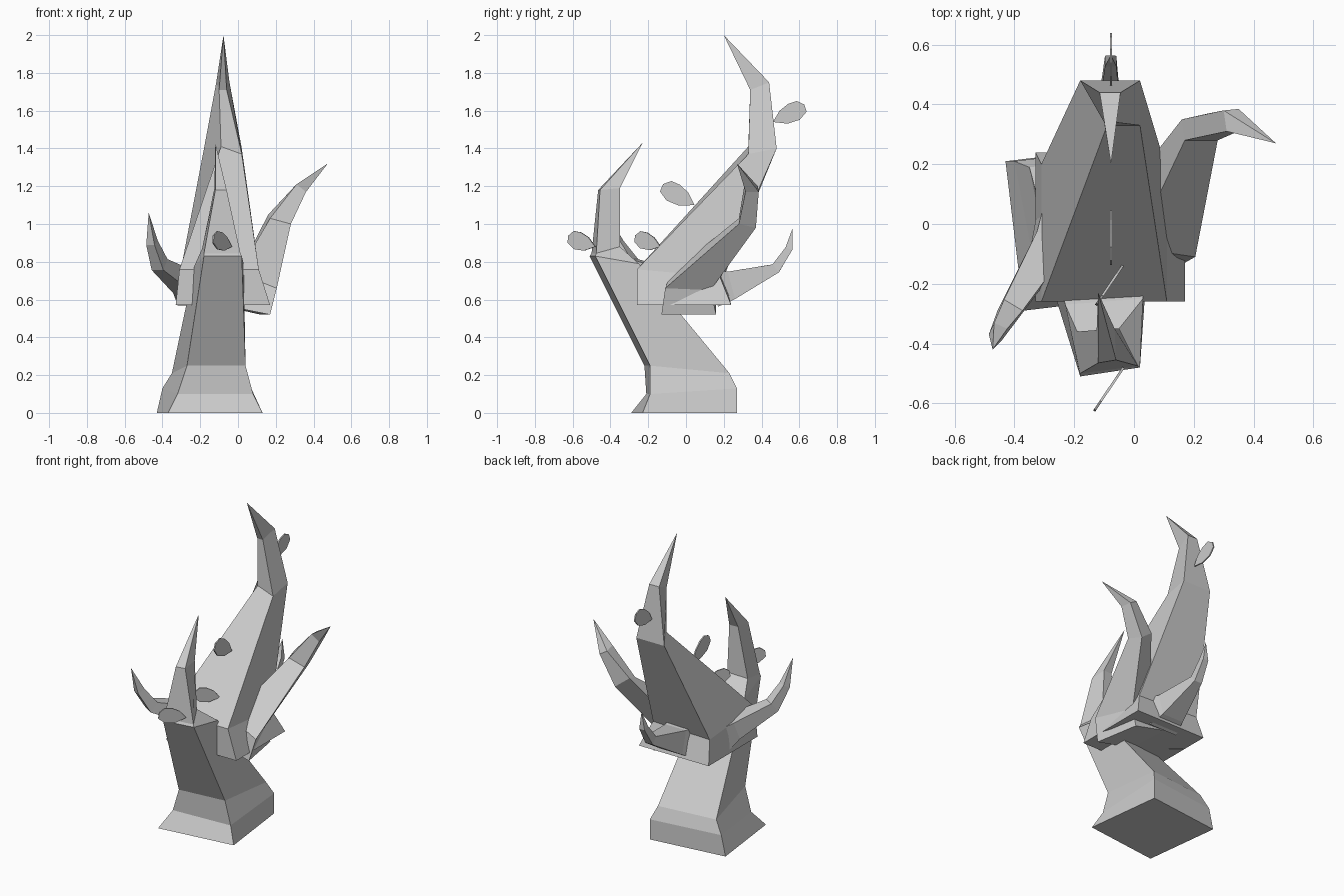
import bpy, bmesh, math
from mathutils import Vector

if "Cube" in bpy.data.objects:
    bpy.data.objects.remove(bpy.data.objects["Cube"])


def make(name, verts, faces):
    me = bpy.data.meshes.new(name)
    bm = bmesh.new()
    vs = [bm.verts.new(v) for v in verts]
    for f in faces:
        bm.faces.new([vs[i] for i in f])
    bmesh.ops.recalc_face_normals(bm, faces=bm.faces)
    bm.to_mesh(me)
    bm.free()
    ob = bpy.data.objects.new(name, me)
    bpy.context.collection.objects.link(ob)
    return ob


def loft(name, rings, tip):
    """Skin four-sided rings, closed at the bottom, ending in a point."""
    n = len(rings)
    verts = [p for r in rings for p in r] + [tip]
    faces = [(3, 2, 1, 0)]
    for k in range(n - 1):
        for i in range(4):
            j = (i + 1) % 4
            faces.append((4 * k + i, 4 * k + j, 4 * k + 4 + j, 4 * k + 4 + i))
    faces += [(4 * n - 4 + i, 4 * n - 4 + (i + 1) % 4, 4 * n) for i in range(4)]
    return make(name, verts, faces)


def branch(name, start_dir, ref, path, tip):
    """Tapered square branch; path rows are x, y, z, half size."""
    pts = [Vector(p[:3]) for p in path] + [Vector(tip)]
    rings = []
    for i, p in enumerate(path):
        if i == 0:
            t = Vector(start_dir).normalized()
        else:
            t = ((pts[i] - pts[i - 1]).normalized() + (pts[i + 1] - pts[i]).normalized()).normalized()
        u = Vector(ref).cross(t).normalized()
        v = t.cross(u)
        rings.append([pts[i] + p[3] * (a * u + b * v)
                      for a, b in ((-1, -1), (1, -1), (1, 1), (-1, 1))])
    return loft(name, rings, tip)


def leaf(name, start, heading, tilt, length):
    """Thin vertical teardrop leaf."""
    profile = [(0, 0), (.3, .2), (.6, .27), (.85, .24), (1, .06),
               (.97, -.15), (.7, -.27), (.35, -.22)]
    h = Vector((math.cos(heading), math.sin(heading), 0))
    z = Vector((0, 0, 1))
    along = h * math.cos(tilt) + z * math.sin(tilt)
    up = z * math.cos(tilt) - h * math.sin(tilt)
    side = h.cross(z) * 0.004
    mid = [Vector(start) + length * (a * along + b * up) for a, b in profile]
    n = len(mid)
    faces = [tuple(range(n)), tuple(range(2 * n - 1, n - 1, -1))]
    faces += [(i, (i + 1) % n, n + (i + 1) % n, n + i) for i in range(n)]
    make(name, [p - side for p in mid] + [p + side for p in mid], faces)


# Trunk leaning forward and ending in the front spike
# (corner order: front left, front right, back right, back left)
loft("trunk", [
    [(-.37, -.29, 0), (.13, -.23, 0), (.07, .27, 0), (-.43, .21, 0)],
    [(-.32, -.21, .1), (.08, -.19, .1), (.07, .27, .13), (-.40, .21, .13)],
    [(-.27, -.22, .25), (.04, -.19, .25), (.04, .23, .21), (-.35, .19, .21)],
    [(-.18, -.51, .83), (.02, -.48, .83), (.03, -.25, .79), (-.23, -.27, .78)],
    [(-.18, -.50, .845), (.013, -.475, .845), (-.05, -.35, .88), (-.19, -.36, .87)],
    [(-.12, -.465, 1.18), (-.06, -.455, 1.18), (-.065, -.35, 1.19), (-.125, -.355, 1.19)],
], (-.12, -.23, 1.43))

# Tall main limb
loft("main_limb", [
    [(-.33, -.26, .57), (.17, -.26, .57), (.17, .24, .57), (-.33, .24, .57)],
    [(-.31, -.26, .76), (.11, -.26, .76), (.11, .18, .72), (-.31, .20, .72)],
    [(-.09, .33, 1.41), (.02, .33, 1.37), (.02, .48, 1.40), (-.18, .48, 1.40)],
    [(-.10, .34, 1.71), (-.06, .34, 1.71), (-.045, .44, 1.75), (-.115, .44, 1.75)],
], (-.077, .20, 2.0))

# Right branch with its broad front face
loft("right_branch", [
    [(-.08, -.12, .57), (.17, -.13, .52), (.12, .16, .52), (-.10, .16, .57)],
    [(0, -.08, .74), (.205, -.11, .66), (.12, .13, .65), (-.02, .12, .70)],
    [(.17, .28, 1.03), (.28, .28, 1.0), (.25, .37, .98), (.16, .35, 1.05)],
    [(.31, .31, 1.21), (.36, .315, 1.17), (.35, .385, 1.17), (.30, .38, 1.20)],
], (.475, .27, 1.32))

# Smaller branches
branch("back_branch", (0, 1, .2), (1, 0, 0),
       [(-.08, .15, .66, .10), (-.08, .24, .675, .075), (-.08, .475, .765, .027),
        (-.078, .545, .87, .019)], (-.077, .565, .98))
branch("left_branch", (-.5, -.6, .2), (0, 0, 1),
       [(-.24, .03, .65, .085), (-.28, -.07, .69, .06),
        (-.415, -.29, .785, .036), (-.455, -.36, .90, .024)], (-.473, -.42, 1.06))

# Leaves
leaf("leaf_main_back", (-.077, .46, 1.54), math.pi / 2, .45, .19)
leaf("leaf_main_front", (-.077, .045, 1.10), -math.pi / 2, .53, .20)
leaf("leaf_middle", (-.035, -.135, .88), math.radians(-124), .30, .17)
leaf("leaf_front", (-.035, -.48, .88), math.radians(-124), .27, .18)
